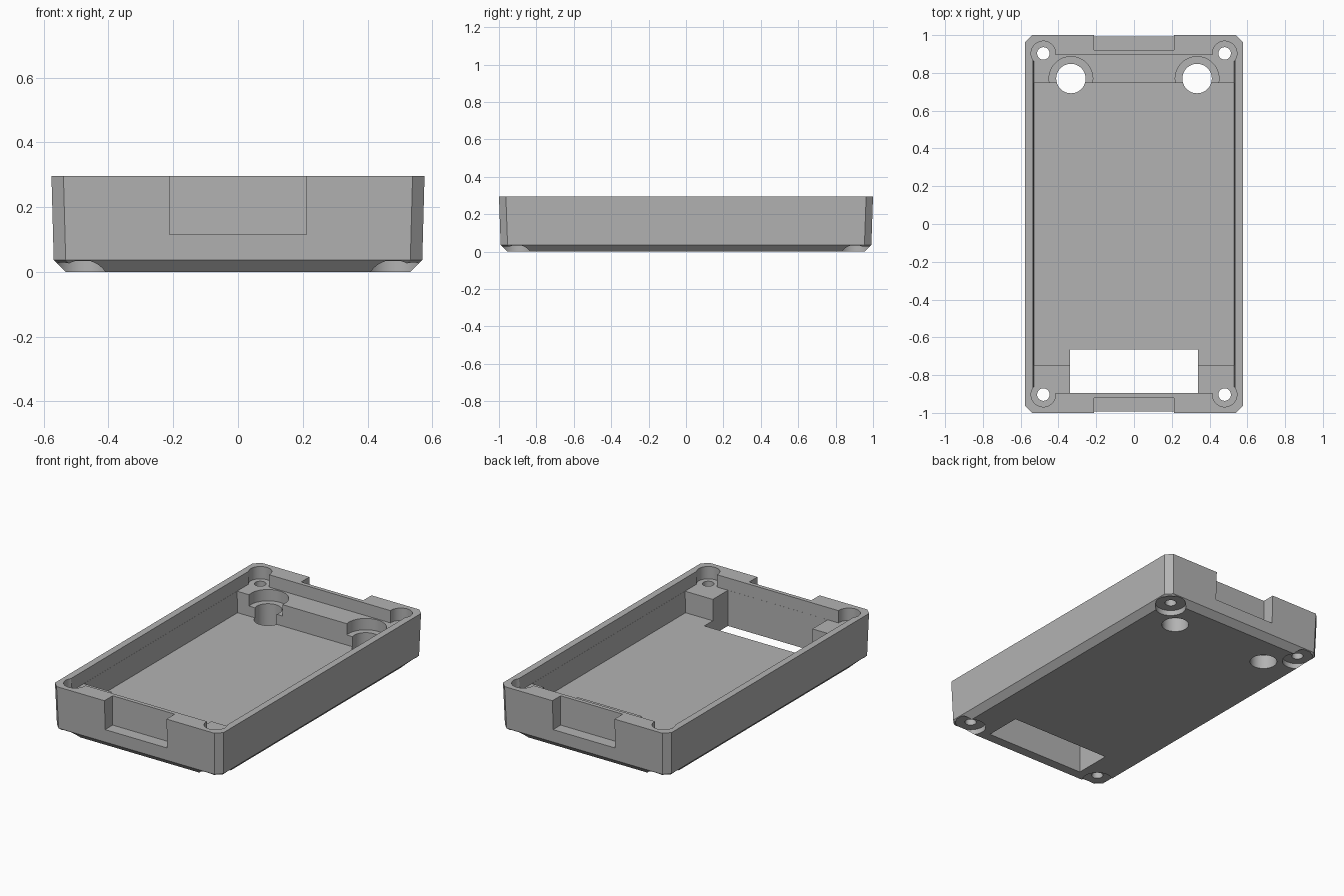
import bpy
import bmesh
import math

old = bpy.data.objects.get("Cube")
if old:
    bpy.data.objects.remove(old)

grey = bpy.data.materials.new("plain grey")
grey.use_nodes = True
colour = (0.45, 0.45, 0.45, 1)
grey.diffuse_color = colour
grey.node_tree.nodes["Principled BSDF"].inputs["Base Color"].default_value = colour


def finish(name, bm):
    bmesh.ops.recalc_face_normals(bm, faces=bm.faces)
    mesh = bpy.data.meshes.new(name)
    bm.to_mesh(mesh)
    bm.free()
    mesh.materials.append(grey)
    obj = bpy.data.objects.new(name, mesh)
    bpy.context.collection.objects.link(obj)
    return obj


def loft(name, rings, cut=0.0, cy=0.0):
    """Stack of rectangles (half x, half y, z), with corners cut off if asked."""
    bm = bmesh.new()
    loops = []
    for hx, hy, z in rings:
        points = []
        for sx, sy in ((1, 1), (-1, 1), (-1, -1), (1, -1)):
            if cut:
                pair = [(sx * hx, sy * (hy - cut)), (sx * (hx - cut), sy * hy)]
                points += pair if sx * sy > 0 else pair[::-1]
            else:
                points.append((sx * hx, sy * hy))
        loops.append([bm.verts.new((x, y + cy, z)) for x, y in points])
    bm.faces.new(loops[0])
    bm.faces.new(loops[-1])
    n = len(loops[0])
    for a, b in zip(loops, loops[1:]):
        for i in range(n):
            j = (i + 1) % n
            bm.faces.new((a[i], a[j], b[j], b[i]))
    return finish(name, bm)


def cylinder(name, x, y, radius, z0, z1):
    bm = bmesh.new()
    bmesh.ops.create_cone(bm, cap_ends=True, segments=48, radius1=radius,
                          radius2=radius, depth=z1 - z0)
    bmesh.ops.translate(bm, verts=bm.verts, vec=(x, y, (z0 + z1) / 2))
    return finish(name, bm)


# Tray body: drafted walls with a chamfered underside
body = loft("tray_body", [(0.532, 0.955, 0), (0.569, 0.991, 0.037),
                          (0.576, 1.0, 0.296)], cut=0.037)

LEDGE, FLOOR = 0.22, 0.088

# Cavity above the end ledges, then the deeper main well
cutters = [
    loft("upper_cavity", [(0.53, 0.895, LEDGE), (0.54, 0.895, 0.4)]),
    loft("main_well", [(0.526, 0.747, FLOOR), (0.53, 0.747, 0.25)]),
]

# Rectangular window through the front of the floor
cutters.append(loft("floor_window", [(0.34, 0.115, -0.1), (0.34, 0.115, 0.25)],
                    cy=-0.7795))

# Latch notches in the outer end walls
for sy in (-1, 1):
    cutters.append(loft("latch_notch", [(0.212, 0.1, 0.115), (0.212, 0.1, 0.4)],
                        cy=sy * 1.02))

for sx in (-1, 1):
    # Corner screw holes, with a pocket above and a counterbore below
    for sy in (-1, 1):
        x, y = sx * 0.48, sy * 0.903
        cutters.append(cylinder("screw_pocket", x, y, 0.065, LEDGE, 0.4))
        cutters.append(cylinder("screw_counterbore", x, y, 0.088, -0.1, 0.033))
        cutters.append(cylinder("screw_hole", x, y, 0.033, -0.1, 0.4))
    # Large stepped holes in the back ledge
    x, y = sx * 0.334, 0.77
    cutters.append(cylinder("ledge_counterbore", x, y, 0.116, 0.15, 0.28))
    cutters.append(cylinder("ledge_hole", x, y, 0.078, -0.1, 0.28))

# Cut everything out of the body
bpy.context.view_layer.objects.active = body
for cutter in cutters:
    cutter.hide_render = True
    mod = body.modifiers.new(cutter.name, "BOOLEAN")
    mod.operation = "DIFFERENCE"
    mod.solver = "EXACT"
    mod.object = cutter
    bpy.ops.object.modifier_apply(modifier=mod.name)
for cutter in cutters:
    bpy.data.objects.remove(cutter)

# Smooth the round walls, keep the corners crisp
bpy.ops.object.select_all(action="DESELECT")
body.select_set(True)
bpy.ops.object.shade_smooth_by_angle(angle=math.radians(20))
